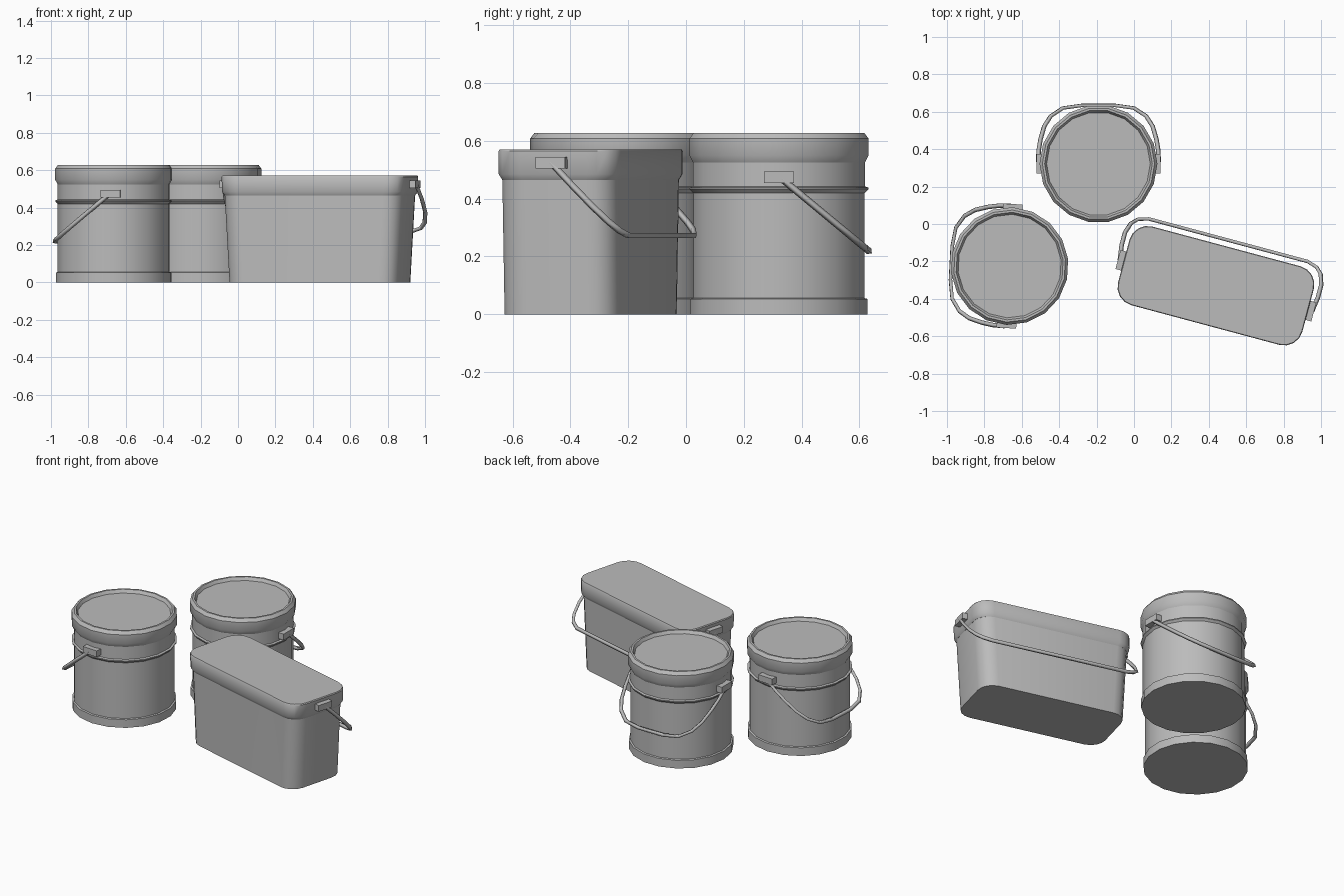
import bpy, bmesh
from math import sin, cos, pi, radians
from mathutils import Matrix, Vector

cube = bpy.data.objects.get("Cube")
if cube:
    bpy.data.objects.remove(cube, do_unlink=True)

grey = bpy.data.materials.new("plain grey")
grey.use_nodes = True
GREY = (0.5, 0.5, 0.5, 1)
grey.diffuse_color = GREY
grey.node_tree.nodes["Principled BSDF"].inputs["Base Color"].default_value = GREY


def add_object(name, mesh, place, smooth=True):
    ob = bpy.data.objects.new(name, mesh)
    bpy.context.collection.objects.link(ob)
    ob.matrix_world = place
    mesh.materials.clear()
    mesh.materials.append(grey)
    if smooth:
        bpy.ops.object.select_all(action='DESELECT')
        ob.select_set(True)
        bpy.context.view_layer.objects.active = ob
        bpy.ops.object.shade_smooth_by_angle(angle=radians(35))
    return ob


def loft(name, rings, place):
    """Skin a stack of equal-length rings and cap both ends."""
    bm = bmesh.new()
    loops = [[bm.verts.new(p) for p in ring] for ring in rings]
    for low, high in zip(loops, loops[1:]):
        for i in range(len(low)):
            j = (i + 1) % len(low)
            bm.faces.new((low[i], low[j], high[j], high[i]))
    bm.faces.new(loops[0][::-1])
    bm.faces.new(loops[-1])
    bmesh.ops.recalc_face_normals(bm, faces=bm.faces)
    mesh = bpy.data.meshes.new(name)
    bm.to_mesh(mesh)
    bm.free()
    return add_object(name, mesh, place)


def circle(r, z, sides=18):
    return [(r * cos(2 * pi * i / sides), r * sin(2 * pi * i / sides), z)
            for i in range(sides)]


def rounded_box(hx, hy, r, z, steps=4):
    pts = []
    for k, (sx, sy) in enumerate(((1, 1), (-1, 1), (-1, -1), (1, -1))):
        for s in range(steps + 1):
            a = (k + s / steps) * pi / 2
            pts.append((sx * (hx - r) + r * cos(a), sy * (hy - r) + r * sin(a), z))
    return pts


def handle(name, half, place, thick=0.012):
    """Mirror half a path across x and sweep a square bar along it."""
    path = half + [(-x, y, z) for x, y, z in reversed(half)]
    curve = bpy.data.curves.new(name, 'CURVE')
    curve.dimensions = '3D'
    curve.bevel_depth = thick
    curve.bevel_resolution = 0
    curve.use_fill_caps = True
    spline = curve.splines.new('POLY')
    spline.points.add(len(path) - 1)
    for point, co in zip(spline.points, path):
        point.co = (*co, 1)
    temp = bpy.data.objects.new(name + " path", curve)
    bpy.context.collection.objects.link(temp)
    bpy.context.view_layer.update()
    mesh = bpy.data.meshes.new_from_object(
        temp.evaluated_get(bpy.context.evaluated_depsgraph_get()))
    bpy.data.objects.remove(temp, do_unlink=True)
    add_object(name, mesh, place, smooth=False)


def lugs(name, x, z, size, place):
    """Two pivot blocks, one on each side."""
    for side, sx in (("left", 1), ("right", -1)):
        bm = bmesh.new()
        bmesh.ops.create_cube(bm, size=1)
        bmesh.ops.scale(bm, vec=size, verts=bm.verts)
        bmesh.ops.translate(bm, vec=(sx * x, 0, z), verts=bm.verts)
        mesh = bpy.data.meshes.new(name)
        bm.to_mesh(mesh)
        bm.free()
        add_object(f"{name} {side}", mesh, place, smooth=False)


def placed(x, y, turn):
    return Matrix.Translation(Vector((x, y, 0))) @ Matrix.Rotation(radians(turn), 4, 'Z')


# Round pails: body with foot band and ridge, and a lid with sunken top
BODY = [(.311, 0), (.311, .053), (.301, .056), (.301, .42), (.314, .433),
        (.314, .439), (.302, .443), (.302, .53)]
LID = [(.302, .525), (.315, .55), (.315, .608), (.3, .628), (.288, .628), (.277, .608)]
BAIL = [(.322, .01), (.32, .07), (.31, .13), (.29, .2), (.255, .255), (.19, .298), (.09, .312)]

for label, place in (("back", placed(-.19, .322, 0)), ("side", placed(-.665, -.225, 87))):
    loft(label + " pail body", [circle(r, z) for r, z in BODY], place)
    loft(label + " pail lid", [circle(r, z) for r, z in LID], place)
    lugs(label + " pail lug", .312, .475, (.04, .105, .04), place)
    handle(label + " pail handle", [(x, y, .477 - .83 * y) for x, y in BAIL], place)

# Oblong tub: tapered body, overhanging lid, long handle hanging at the back
tub = placed(.438, -.33, -15)
loft("tub body", [rounded_box(.468, .206, .095, 0),
                  rounded_box(.495, .207, .095, .475)], tub)
loft("tub lid", [rounded_box(.495, .207, .095, .465),
                 rounded_box(.508, .2175, .1, .485),
                 rounded_box(.51, .2175, .1, .565),
                 rounded_box(.506, .214, .097, .571)], tub)
lugs("tub lug", .522, .525, (.04, .105, .04), tub)
TUB_BAIL = [(.532, 0), (.543, .08), (.543, .15), (.525, .205), (.495, .235), (.44, .252)]
handle("tub handle", [(x, y, .525 - y) for x, y in TUB_BAIL], tub)
